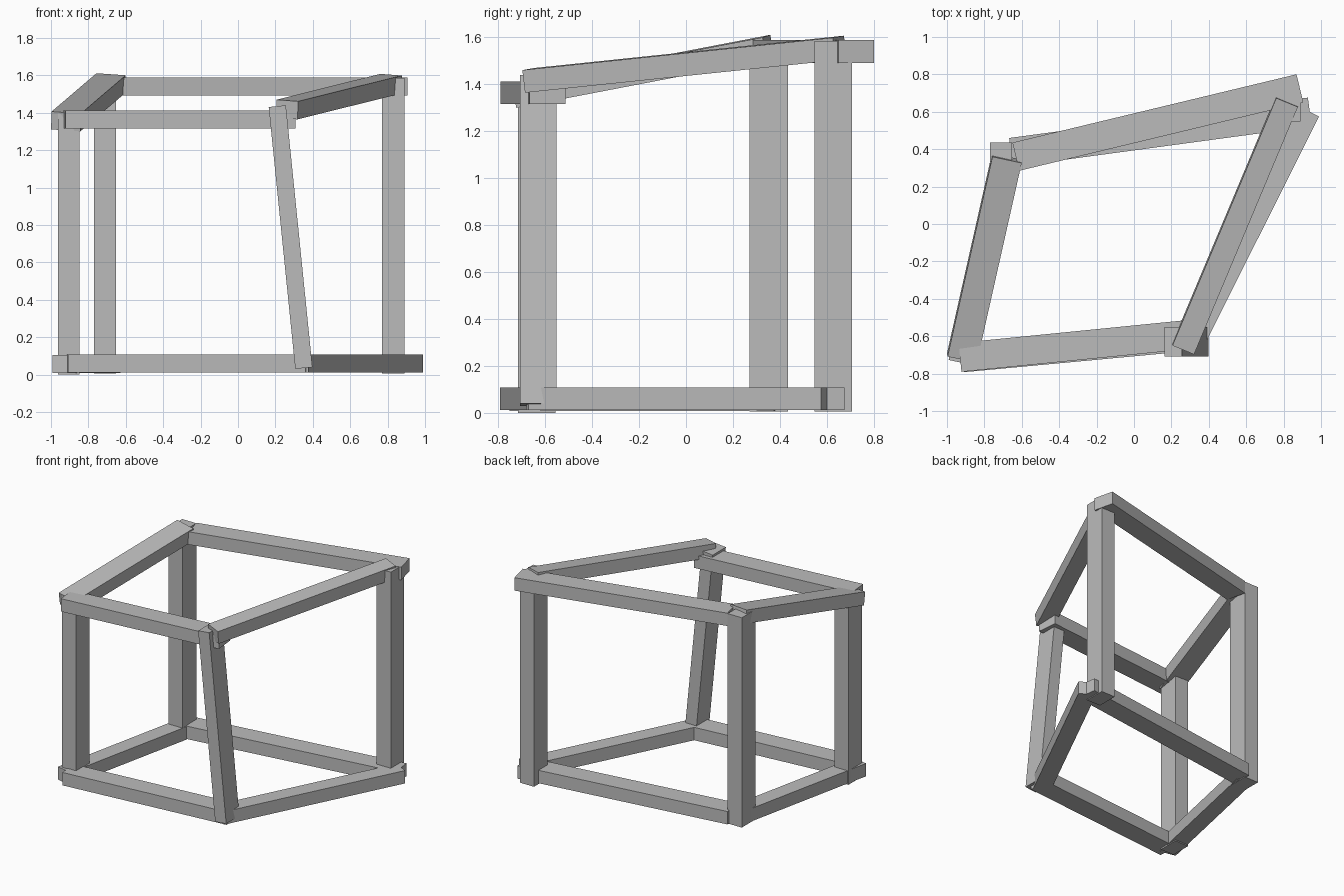
import bpy
import bmesh
from mathutils import Matrix, Vector

default = bpy.data.objects.get("Cube")
if default:
    bpy.data.objects.remove(default, do_unlink=True)

# Plain grey for the whole frame
grey = bpy.data.materials.new("plain_grey")
grey.use_nodes = True
colour = (0.5, 0.5, 0.5, 1)
grey.diffuse_color = colour
grey.node_tree.nodes["Principled BSDF"].inputs["Base Color"].default_value = colour


def beam(name, start, end, width, depth, side=None, roll=0):
    """Square-cut beam between two end centres; width is measured along side."""
    a, b = Vector(start), Vector(end)
    along = (b - a).normalized()
    side = Vector(side) if side else along.cross(Vector((0, 0, 1)))
    side = (side - along * side.dot(along)).normalized()
    side = Matrix.Rotation(roll, 3, along) @ side
    up = side.cross(along)
    axes = Matrix((side * width, along * (b - a).length, up * depth)).transposed()
    bm = bmesh.new()
    bmesh.ops.create_cube(bm, size=1, matrix=Matrix.Translation((a + b) / 2) @ axes.to_4x4())
    bmesh.ops.recalc_face_normals(bm, faces=bm.faces)
    mesh = bpy.data.meshes.new(name)
    bm.to_mesh(mesh)
    bm.free()
    mesh.materials.append(grey)
    obj = bpy.data.objects.new(name, mesh)
    bpy.context.collection.objects.link(obj)


WIDE, SLIM, THICK = 0.155, 0.125, 0.097

# Posts, one leaning
X = (1, 0, 0)
beam("front_right_post", (-0.905, -0.637, 0), (-0.905, -0.637, 1.4), 0.115, 0.16, X)
beam("back_right_post", (-0.71, 0.353, 0.005), (-0.71, 0.353, 1.585), 0.118, 0.163, X)
beam("back_left_post", (0.83, 0.628, 0.005), (0.83, 0.628, 1.585), 0.118, 0.16, X)
beam("front_left_leaning_post", (0.352, -0.63, 0.035), (0.21, -0.63, 1.435), 0.092, 0.157, X)

# Bottom rails
beam("bottom_front_rail", (-0.915, -0.715, 0.06), (0.37, -0.595, 0.06), WIDE, THICK)
beam("bottom_left_rail", (0.304, -0.652, 0.06), (0.934, 0.603, 0.06), SLIM, THICK)
beam("bottom_back_rail", (-0.657, 0.383, 0.06), (0.94, 0.599, 0.06), WIDE, THICK)
beam("bottom_right_rail", (-0.93, -0.74, 0.056), (-0.69, 0.387, 0.056), SLIM, THICK)

# Top rails, the side ones climbing to the back
beam("top_front_rail", (-0.93, -0.713, 1.364), (0.3, -0.59, 1.364), WIDE, THICK)
beam("top_back_rail", (-0.632, 0.36, 1.54), (0.887, 0.725, 1.54), WIDE, THICK)
beam("top_right_rail", (-0.92, -0.716, 1.353), (-0.68, 0.352, 1.558), 0.16, THICK, roll=0.07)
beam("top_left_rail", (0.262, -0.668, 1.417), (0.817, 0.655, 1.555), SLIM, THICK, roll=0.07)
